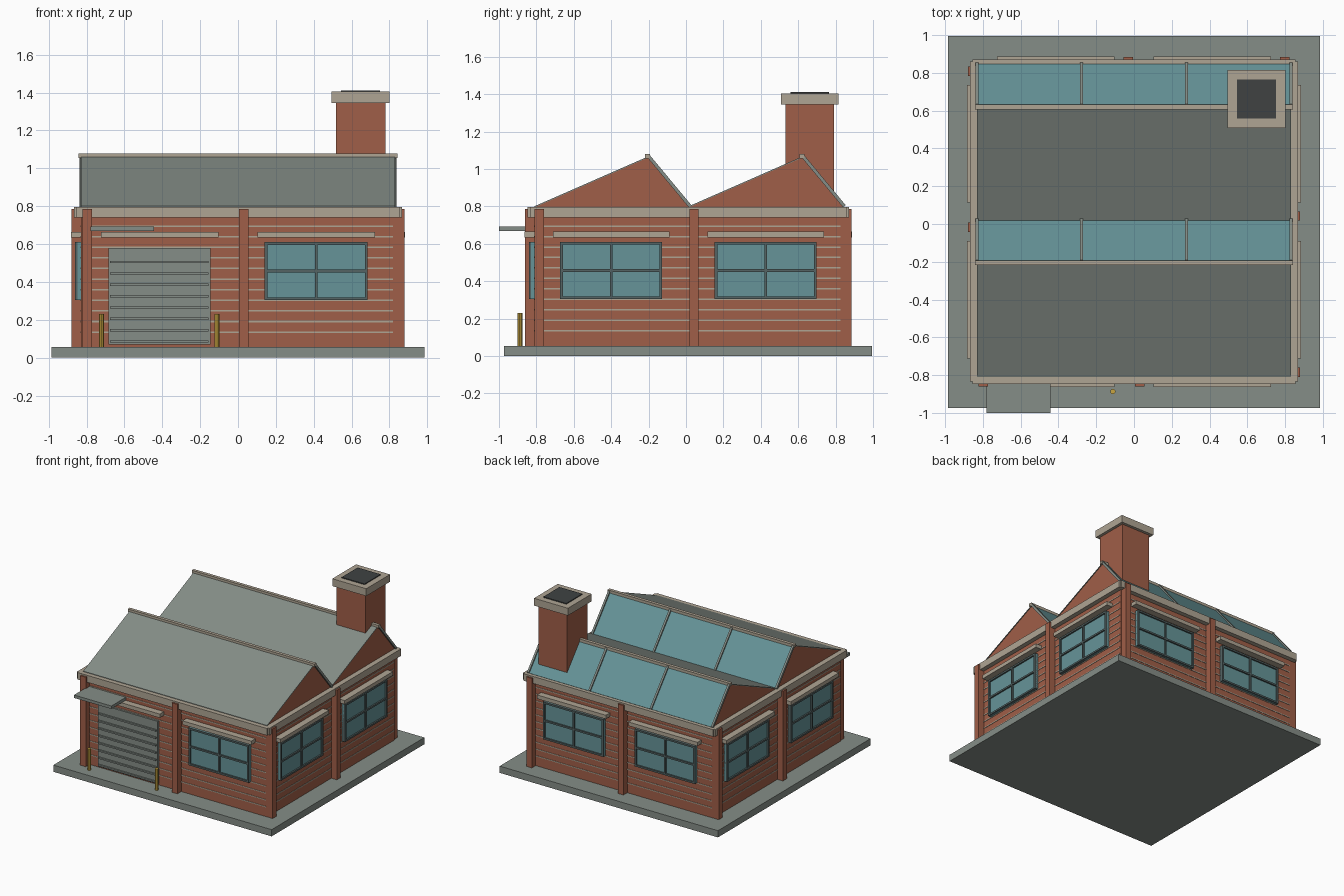
import bpy, bmesh, math
from mathutils import Matrix, Vector

if "Cube" in bpy.data.objects:
    bpy.data.objects.remove(bpy.data.objects["Cube"])


def material(name, rgb):
    m = bpy.data.materials.new(name)
    m.diffuse_color = (*rgb, 1)
    m.use_nodes = True
    m.node_tree.nodes["Principled BSDF"].inputs["Base Color"].default_value = m.diffuse_color
    return m


BRICK = material("red brick", (0.352, 0.114, 0.065))
STONE = material("pale stone", (0.43, 0.375, 0.295))
CONCRETE = material("grey concrete", (0.235, 0.268, 0.242))
GLASS = material("teal glass", (0.133, 0.296, 0.314))
STEEL = material("dark steel", (0.09, 0.127, 0.127))
SOOT = material("soot", (0.05, 0.055, 0.055))
YELLOW = material("safety yellow", (0.578, 0.376, 0.053))

CY = 0.0125               # centre of the walls in y
HX, HY = 0.83, 0.8225     # half sizes of the walls
FLOOR, EAVE, RIDGE = 0.055, 0.795, 1.06


def finish(name, bm, mat):
    bmesh.ops.recalc_face_normals(bm, faces=bm.faces)
    me = bpy.data.meshes.new(name)
    bm.to_mesh(me)
    bm.free()
    me.materials.append(mat)
    ob = bpy.data.objects.new(name, me)
    bpy.context.collection.objects.link(ob)
    return ob


def boxes(name, mat, spans, frame=Matrix()):
    """One object from boxes given as (x0, x1, y0, y1, z0, z1) in a frame."""
    bm = bmesh.new()
    for x0, x1, y0, y1, z0, z1 in spans:
        mid = Vector(((x0 + x1) / 2, (y0 + y1) / 2, (z0 + z1) / 2))
        size = Matrix.Diagonal((x1 - x0, y1 - y0, z1 - z0, 1))
        bmesh.ops.create_cube(bm, size=1, matrix=frame @ Matrix.Translation(mid) @ size)
    return finish(name, bm, mat)


def prism(name, mat, profile, x0, x1):
    """Extrude a (y, z) profile along x."""
    bm = bmesh.new()
    face = bm.faces.new([bm.verts.new((x0, y, z)) for y, z in profile])
    new = bmesh.ops.extrude_face_region(bm, geom=[face])["geom"]
    bmesh.ops.translate(bm, vec=(x1 - x0, 0, 0),
                        verts=[v for v in new if isinstance(v, bmesh.types.BMVert)])
    return finish(name, bm, mat)


def window(side, a, frame):
    w, z0, z1, t = 0.272, 0.305, 0.61, 0.014
    zm = (z0 + z1) / 2
    boxes(side + "_window_glass", GLASS, [(a - w, a + w, -0.018, 0.01, z0, z1)], frame)
    bars = [(a + s - t / 2, a + s + t / 2, -0.03, 0, z0, z1)
            for s in (-w + t / 2, 0, w - t / 2)]
    bars += [(a - w, a + w, -0.03, 0, z - t / 2, z + t / 2)
             for z in (z0 + t / 2, zm, z1 - t / 2)]
    boxes(side + "_window_frame", STEEL, bars, frame)


# Ground slab and wall block
boxes("ground_slab", CONCRETE, [(-0.985, 0.985, -0.973, 0.995, 0, FLOOR)])
boxes("wall_block", BRICK, [(-HX, HX, CY - HY, CY + HY, FLOOR, EAVE)])

# Four walls: local x runs along the wall, local -y points outward
for i, side in enumerate(("front", "right", "back", "left")):
    depth, half = (HY, HX) if i % 2 == 0 else (HX, HY)
    frame = (Matrix.Translation((0, CY, 0)) @ Matrix.Rotation(i * math.pi / 2, 4, 'Z')
             @ Matrix.Translation((0, -depth, 0)))
    boxes(side + "_mortar_courses", STONE,
          [(-half + 0.01, half - 0.01, -0.003, 0.01, z - 0.004, z + 0.004)
           for z in (0.135 + 0.056 * k for k in range(11))], frame)
    boxes(side + "_pilasters", BRICK,
          [(a - 0.025, a + 0.025, -0.05, 0.01, FLOOR, 0.785) for a in (-0.797, 0.03)], frame)
    boxes(side + "_cornice", STONE,
          [(-half - 0.025, half + 0.025, -0.037, 0.01, 0.74, EAVE + 0.002)], frame)
    for a in (-0.413, 0.413):
        boxes(side + "_lintel", STONE, [(a - 0.311, a + 0.311, -0.053, 0.01, 0.634, 0.665)], frame)
        if side != "front" or a > 0:
            window(side, a, frame)

# Roller door with ribs, canopy and bollards
front = CY - HY
boxes("roller_door", CONCRETE, [(-0.685, -0.145, front - 0.018, front, 0.07, 0.58)])
boxes("roller_door_ribs", CONCRETE,
      [(-0.675, -0.155, front - 0.03, front, z - 0.006, z + 0.006)
       for z in (0.085 + 0.06 * k for k in range(8))])
boxes("door_canopy", CONCRETE, [(-0.78, -0.443, -1.0, front, 0.668, 0.692)])
for x in (-0.722, -0.112):
    bm = bmesh.new()
    bmesh.ops.create_cone(bm, cap_ends=True, segments=10, radius1=0.014, radius2=0.014,
                          depth=0.175, matrix=Matrix.Translation((x, -0.887, 0.1425)))
    finish("bollard", bm, YELLOW)

# Sawtooth roof: brick gable, shallow slab, steep glazing and ridge cap
for y0 in (CY - HY, 0.015):
    ridge, y1 = y0 + 0.605, y0 + 0.825
    prism("gable_block", BRICK, [(y0, EAVE - 0.01), (y0, EAVE), (ridge, RIDGE),
                                 (y1, EAVE), (y1, EAVE - 0.01)], -0.825, 0.825)
    prism("roof_slope", CONCRETE, [(y0, EAVE), (ridge, RIDGE), (ridge, RIDGE + 0.006),
                                   (y0, EAVE + 0.006)], -0.83, 0.83)

    def steep(name, mat, x0, x1, lift):
        prism(name, mat, [(ridge, RIDGE), (ridge + lift, RIDGE + lift * 0.8),
                          (y1 + lift, EAVE + lift * 0.8), (y1, EAVE)], x0, x1)

    steep("roof_glazing", GLASS, -0.825, 0.825, 0.006)
    for x in (-0.83, -0.277, 0.277, 0.83):
        steep("glazing_bar", CONCRETE, x - 0.008, x + 0.008, 0.014)
    boxes("ridge_cap", STONE, [(-0.842, 0.842, ridge - 0.013, ridge + 0.013, 1.055, 1.079)])

# Chimney
cx, cy = 0.648, 0.662


def stack(name, mat, h, z0, z1):
    boxes(name, mat, [(cx - h, cx + h, cy - h, cy + h, z0, z1)])


stack("chimney_shaft", BRICK, 0.13, 0.75, 1.35)
stack("chimney_cap", STONE, 0.153, 1.345, 1.405)
stack("chimney_opening", SOOT, 0.103, 1.4, 1.412)
